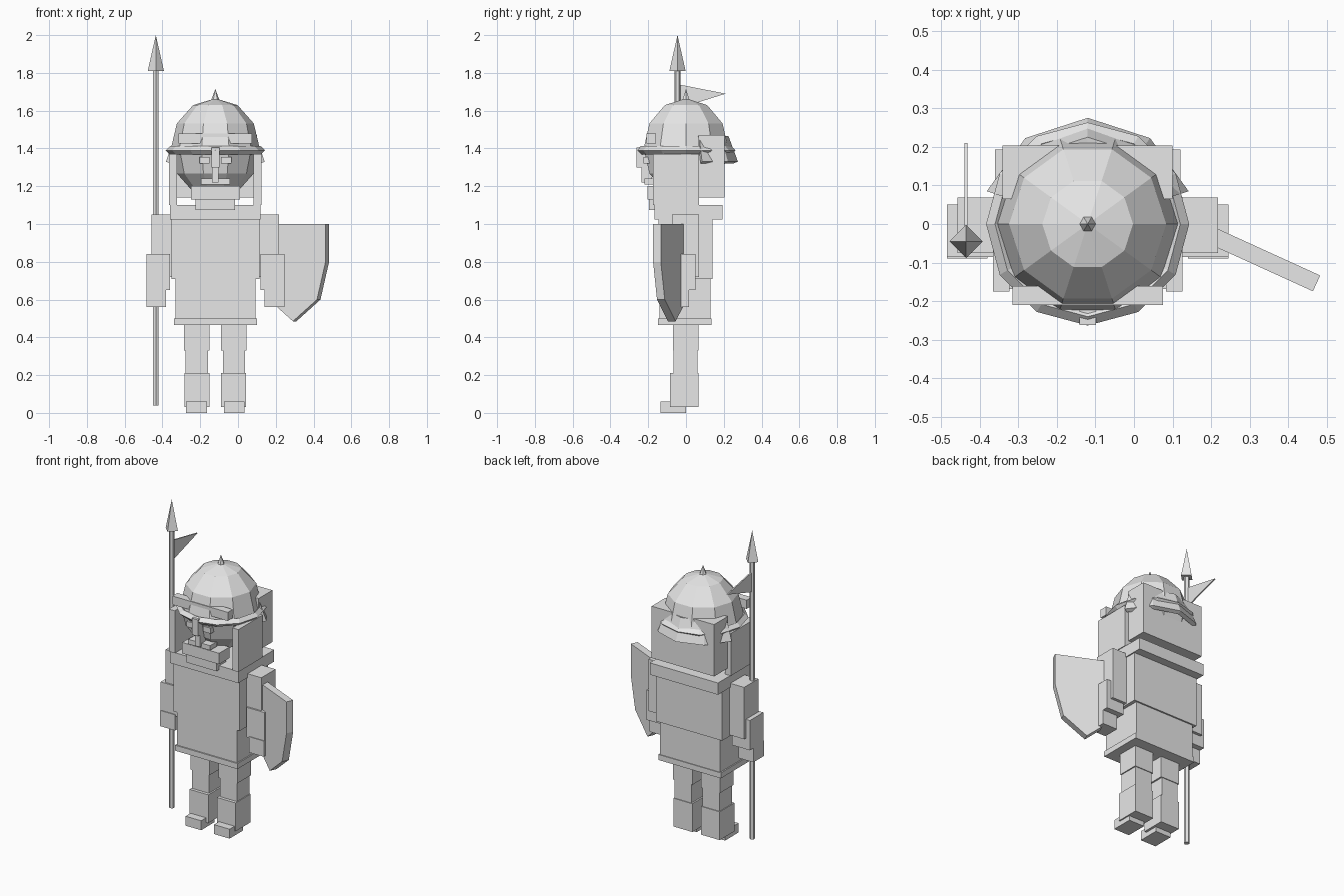
import bpy, bmesh, math
from mathutils import Matrix

if "Cube" in bpy.data.objects:
    bpy.data.objects.remove(bpy.data.objects["Cube"])

CX = -0.12  # figure's own centre line
grey = bpy.data.materials.new("plain_grey")
grey.diffuse_color = (0.8, 0.8, 0.8, 1)
grey.use_nodes = True
grey.node_tree.nodes["Principled BSDF"].inputs["Base Color"].default_value = grey.diffuse_color


def add(name, bm):
    bmesh.ops.recalc_face_normals(bm, faces=bm.faces)
    me = bpy.data.meshes.new(name)
    bm.to_mesh(me)
    bm.free()
    me.materials.append(grey)
    ob = bpy.data.objects.new(name, me)
    bpy.context.collection.objects.link(ob)
    return ob


def box(name, x, y, z):
    bm = bmesh.new()
    bmesh.ops.create_cube(bm, size=1)
    for v in bm.verts:
        for i, (a, b) in enumerate((x, y, z)):
            v.co[i] = b if v.co[i] > 0 else a
    return add(name, bm)


def pair(name, x, y, z):
    """Box given by its distance from the centre line, built on both sides."""
    box(name + "_left", (CX + x[0], CX + x[1]), y, z)
    box(name + "_right", (CX - x[1], CX - x[0]), y, z)


def mid(name, half, y, z):
    box(name, (CX - half, CX + half), y, z)


def cone(name, x, y, z, r1, r2, sides, turn=0):
    bm = bmesh.new()
    bmesh.ops.create_cone(bm, cap_ends=True, segments=sides, radius1=r1, radius2=r2, depth=z[1] - z[0],
                          matrix=Matrix.Translation((x, y, sum(z) / 2)) @ Matrix.Rotation(turn, 4, 'Z'))
    return add(name, bm)


def plate(name, outline, thick):
    """Extrude an (x, z) outline along y, centred on y = 0."""
    bm = bmesh.new()
    face = bm.faces.new([bm.verts.new((u, -thick / 2, w)) for u, w in outline])
    new = bmesh.ops.extrude_face_region(bm, geom=[face])['geom']
    bmesh.ops.translate(bm, vec=(0, thick, 0), verts=[g for g in new if isinstance(g, bmesh.types.BMVert)])
    return add(name, bm)


def sweep(name, section, angles, closed):
    """Sweep an (r, z) section around the figure's axis through the angles in degrees."""
    bm = bmesh.new()
    rings = [[bm.verts.new((CX + r * math.cos(math.radians(a)), r * math.sin(math.radians(a)), z))
              for r, z in section] for a in angles]
    n = len(section)
    for i in range(len(rings) if closed else len(rings) - 1):
        p, q = rings[i], rings[(i + 1) % len(rings)]
        for j in range(n):
            k = (j + 1) % n
            bm.faces.new((p[j], q[j], q[k], p[k]))
    if not closed:
        bm.faces.new(rings[0])
        bm.faces.new(rings[-1])
    return add(name, bm)


# Legs
pair("foot", (0.045, 0.155), (-0.135, 0.0), (0, 0.06))
pair("greave", (0.03, 0.163), (-0.085, 0.065), (0.03, 0.21))
pair("shin", (0.04, 0.158), (-0.065, 0.06), (0.2, 0.34))
pair("thigh", (0.03, 0.165), (-0.07, 0.065), (0.33, 0.5))

# Body
mid("skirt_hem", 0.22, (-0.148, 0.135), (0.465, 0.5))
mid("skirt", 0.212, (-0.14, 0.13), (0.49, 0.72))
mid("torso", 0.233, (-0.145, 0.14), (0.71, 1.03))
mid("collar", 0.24, (-0.168, 0.193), (1.025, 1.1))

# Arms
pair("upper_arm", (0.225, 0.337), (-0.075, 0.068), (0.72, 1.05))
pair("forearm", (0.24, 0.365), (-0.085, 0.05), (0.65, 0.84))
pair("hand", (0.26, 0.365), (-0.09, 0.015), (0.56, 0.66))

# Head and domed helmet
bm = bmesh.new()
bmesh.ops.create_uvsphere(bm, u_segments=10, v_segments=6, radius=1,
                          matrix=Matrix.Translation((CX, 0, 1.4))
                          @ Matrix.Diagonal((0.235, 0.235, 0.265, 1))
                          @ Matrix.Rotation(math.radians(18), 4, 'Z'))
add("helmet_and_head", bm)
cone("helmet_spike", CX, 0, (1.645, 1.715), 0.026, 0, 6, math.radians(30))
sweep("helmet_brim", [(0.263, 1.39), (0.24, 1.412), (0.215, 1.39), (0.24, 1.368)],
      range(0, 360, 30), True)
mid("brow_band", 0.195, (-0.21, -0.16), (1.425, 1.48))
sweep("neck_guard", [(0.2, 1.46), (0.225, 1.465), (0.275, 1.33), (0.25, 1.32)],
      (18, 54, 90, 126, 162), False)
mid("back_hair", 0.22, (0.065, 0.203), (1.14, 1.47))
pair("cheek_guard", (0.203, 0.245), (-0.175, 0.07), (1.1, 1.37))

# Face
mid("nose_guard", 0.021, (-0.262, -0.22), (1.3, 1.405))
mid("nose", 0.018, (-0.235, -0.18), (1.22, 1.37))
pair("eye", (0.03, 0.085), (-0.225, -0.18), (1.32, 1.355))
mid("moustache", 0.077, (-0.22, -0.15), (1.21, 1.24))
mid("beard", 0.13, (-0.205, -0.1), (1.13, 1.2))
mid("beard_tip", 0.105, (-0.195, -0.1), (1.075, 1.15))

# Spear with pennant
SX, SY = -0.435, -0.045
cone("spear_shaft", SX, SY, (0.04, 1.83), 0.017, 0.017, 6)
cone("spear_tip", SX, SY, (1.81, 2.0), 0.043, 0, 4)
flag = plate("pennant", [(0, 1.74), (0.255, 1.69), (0, 1.61)], 0.008)
flag.matrix_world = Matrix.Translation((SX, SY, 0)) @ Matrix.Rotation(math.pi / 2, 4, 'Z')

# Shield, turned outward
half = [(0.19, 1.0), (0.19, 0.8), (0.14, 0.6)]
shield = plate("shield", half + [(0, 0.485)] + [(-u, w) for u, w in reversed(half)], 0.045)
shield.matrix_world = Matrix.Translation((0.30, -0.075, 0)) @ Matrix.Rotation(math.radians(-24.5), 4, 'Z')
